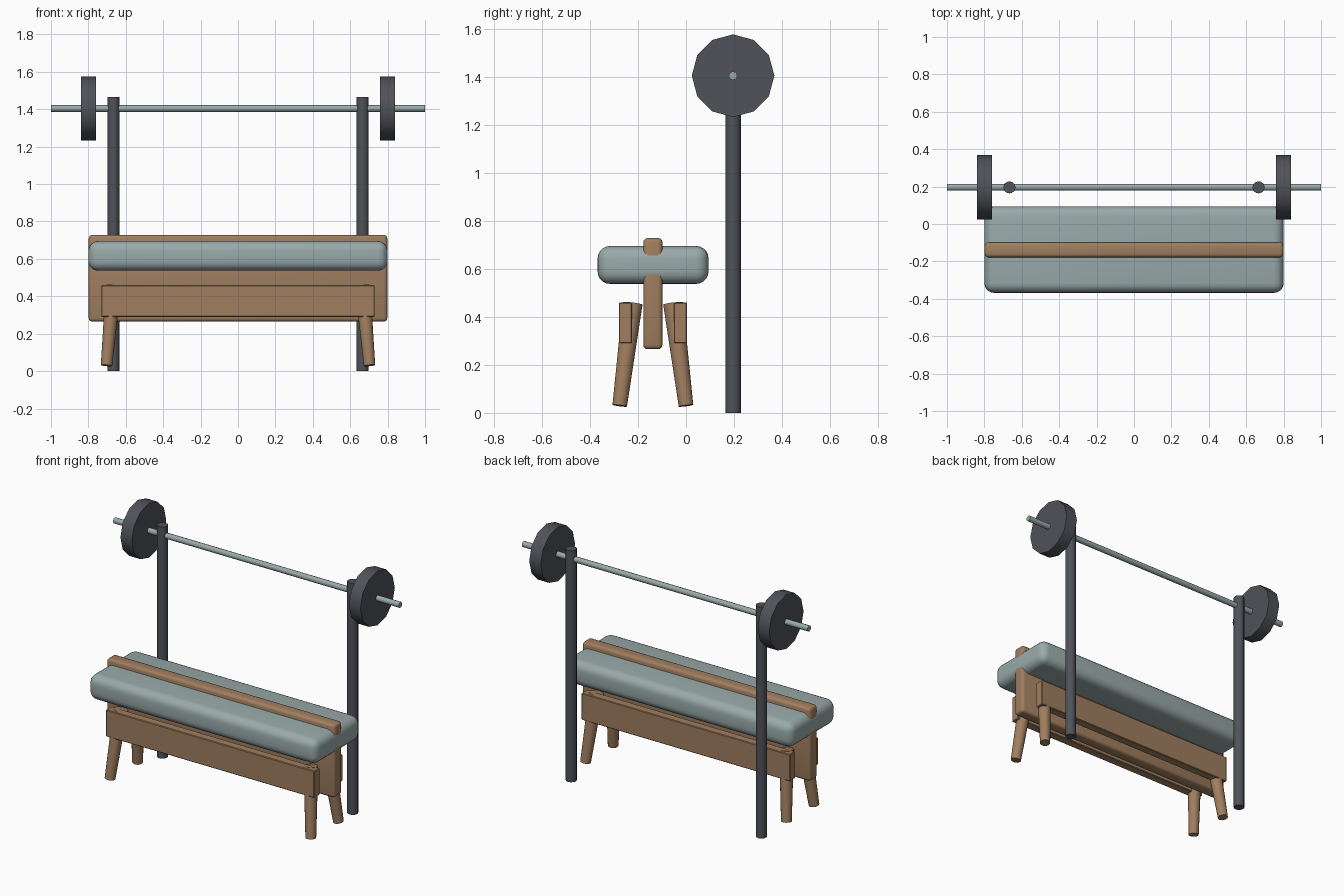
import bpy
from math import radians
from mathutils import Vector

cube = bpy.data.objects.get("Cube")
if cube:
    bpy.data.objects.remove(cube, do_unlink=True)


def material(name, rgb):
    mat = bpy.data.materials.new(name)
    mat.use_nodes = True
    mat.diffuse_color = (*rgb, 1)
    mat.node_tree.nodes["Principled BSDF"].inputs["Base Color"].default_value = (*rgb, 1)
    return mat


WOOD = material("warm wood", (0.35, 0.21, 0.115))
PADDING = material("grey green", (0.32, 0.40, 0.40))
IRON = material("dark iron", (0.08, 0.085, 0.10))


def finish(obj, name, mat, angle=35):
    obj.name = name
    obj.data.materials.append(mat)
    bpy.ops.object.shade_smooth_by_angle(angle=radians(angle))
    return obj


def box(name, low, high, mat, bevel, segments):
    """Rounded box spanning two opposite corners."""
    low, high = Vector(low), Vector(high)
    bpy.ops.mesh.primitive_cube_add(size=1, location=(low + high) / 2)
    obj = bpy.context.object
    obj.scale = high - low
    bpy.ops.object.transform_apply(location=False, rotation=False, scale=True)
    mod = obj.modifiers.new("Rounded edges", "BEVEL")
    mod.width, mod.segments = bevel, segments
    bpy.ops.object.modifier_apply(modifier=mod.name)
    return finish(obj, name, mat)


def rod(name, start, end, r1, r2, sides, mat, angle=35):
    """Round bar between two points, optionally tapered."""
    start, end = Vector(start), Vector(end)
    axis = end - start
    bpy.ops.mesh.primitive_cone_add(vertices=sides, radius1=r1, radius2=r2,
                                    depth=axis.length, location=(start + end) / 2)
    obj = bpy.context.object
    obj.rotation_euler = axis.to_track_quat("Z", "Y").to_euler()
    return finish(obj, name, mat, angle)


# Bench: padded seat, upright centre plank and two side rails
MID_Y = -0.138
box("seat_cushion", (-0.8, -0.368, 0.537), (0.8, 0.094, 0.695), PADDING, 0.052, 5)
box("centre_plank", (-0.798, MID_Y - 0.04, 0.265), (0.798, MID_Y + 0.04, 0.728), WOOD, 0.018, 3)

for side, depth in ((-1, "front"), (1, "back")):
    inner, outer = sorted((MID_Y + side * 0.087, MID_Y + side * 0.142))
    box(f"{depth}_rail", (-0.73, inner, 0.29), (0.73, outer, 0.46), WOOD, 0.004, 1)
    for x, hand in ((1, "left"), (-1, "right")):
        rod(f"{depth}_{hand}_leg", (x * 0.703, MID_Y + side * 0.138, 0.03),
            (x * 0.666, MID_Y + side * 0.084, 0.456), 0.031, 0.042, 16, WOOD)

# Rack: barbell, weight plates and posts
BAR_Y, BAR_Z = 0.196, 1.404
rod("barbell", (-1, BAR_Y, BAR_Z), (1, BAR_Y, BAR_Z), 0.018, 0.018, 10, PADDING, 40)
for x, hand in ((1, "left"), (-1, "right")):
    rod(f"{hand}_post", (x * 0.666, BAR_Y, 0), (x * 0.666, BAR_Y, 1.465), 0.032, 0.032, 14, IRON)
    rod(f"{hand}_weight_plate", (x * 0.76, BAR_Y, BAR_Z), (x * 0.84, BAR_Y, BAR_Z),
        0.172, 0.172, 12, IRON)
